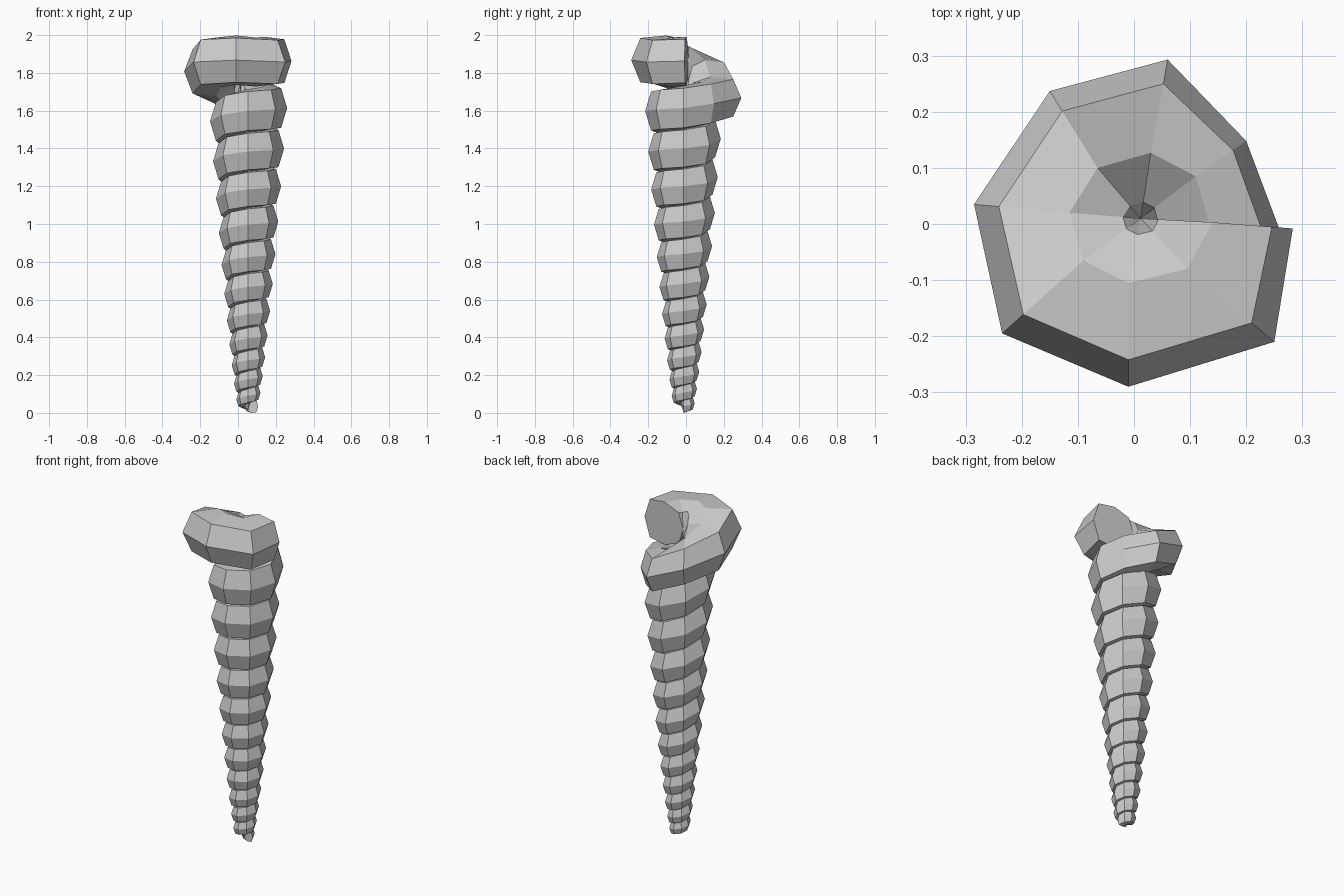
import bpy, bmesh, math
from mathutils import Vector

if "Cube" in bpy.data.objects:
    bpy.data.objects.remove(bpy.data.objects["Cube"])

# half-profile of the tube: (radial, vertical), outer edge -> over the top -> inner edge -> underside
PROFILE = [(1, 0), (.74, .86), (0, .96), (-.75, .7), (-1, 0), (-.75, -.7), (0, -.96), (.74, -.86)]
AXIS = Vector((.052, -.012))
HUB = Vector((.012, .01))
SHAFT_TURNS, STEPS = 11, 8


def section(outer, mid, inner, z, height):
    """Vertical cross-section running from the inner to the outer point."""
    pts = []
    for u, v in PROFILE:
        p = mid + (outer - mid) * u if u >= 0 else mid + (inner - mid) * -u
        pts.append((p.x, p.y, z + v * height))
    return pts


sections = []

# slender coiled shaft, widening upward
for i in range(SHAFT_TURNS * STEPS + 1):
    k = i / STEPS
    a = math.tau * k
    d = Vector((math.cos(a), math.sin(a)))
    big = .055 + .0115 * k + .00022 * k * k
    r = .55 * (.0655 + .0142 * k)
    tilt = (.02 + .0283 * math.cos(a - math.radians(225))) * k / SHAFT_TURNS
    z = .037 + .0655 * k + .0071 * k * k + tilt
    sections.append(section(AXIS + d * big, AXIS + d * (big - r),
                            AXIS + d * (big - 2 * r), z, r))

# flared last turn: outer x, y, middle x, y, height of centre, half height
FLARE = [
    (.20, .148, .11, .085, 1.64, .12),
    (.06, .293, .03, .127, 1.67, .115),
    (-.15, .237, -.065, .10, 1.75, .125),
    (-.285, .035, -.115, .02, 1.81, .135),
    (-.235, -.195, -.09, -.065, 1.86, .138),
    (-.01, -.29, -.01, -.105, 1.87, .136),
    (.25, -.21, .095, -.08, 1.86, .135),
    (.283, -.008, .14, .003, 1.865, .134),
]
for ox, oy, mx, my, z, h in FLARE:
    sections.append(section(Vector((ox, oy)), Vector((mx, my)), HUB, z, h))

# skin the sections into one tube with capped ends
bm = bmesh.new()
rings = [[bm.verts.new(p) for p in s] for s in sections]
n = len(PROFILE)
for r0, r1 in zip(rings, rings[1:]):
    for j in range(n):
        bm.faces.new((r0[j], r0[(j + 1) % n], r1[(j + 1) % n], r1[j]))
bm.faces.new(rings[0][::-1])
bm.faces.new(rings[-1])
bmesh.ops.recalc_face_normals(bm, faces=bm.faces[:])

# stand it on the ground
low = min(v.co.z for v in bm.verts)
bmesh.ops.translate(bm, verts=bm.verts[:], vec=(0, 0, -low))

mesh = bpy.data.meshes.new("spiral_horn")
bm.to_mesh(mesh)
bm.free()
horn = bpy.data.objects.new("spiral_horn", mesh)
bpy.context.collection.objects.link(horn)
